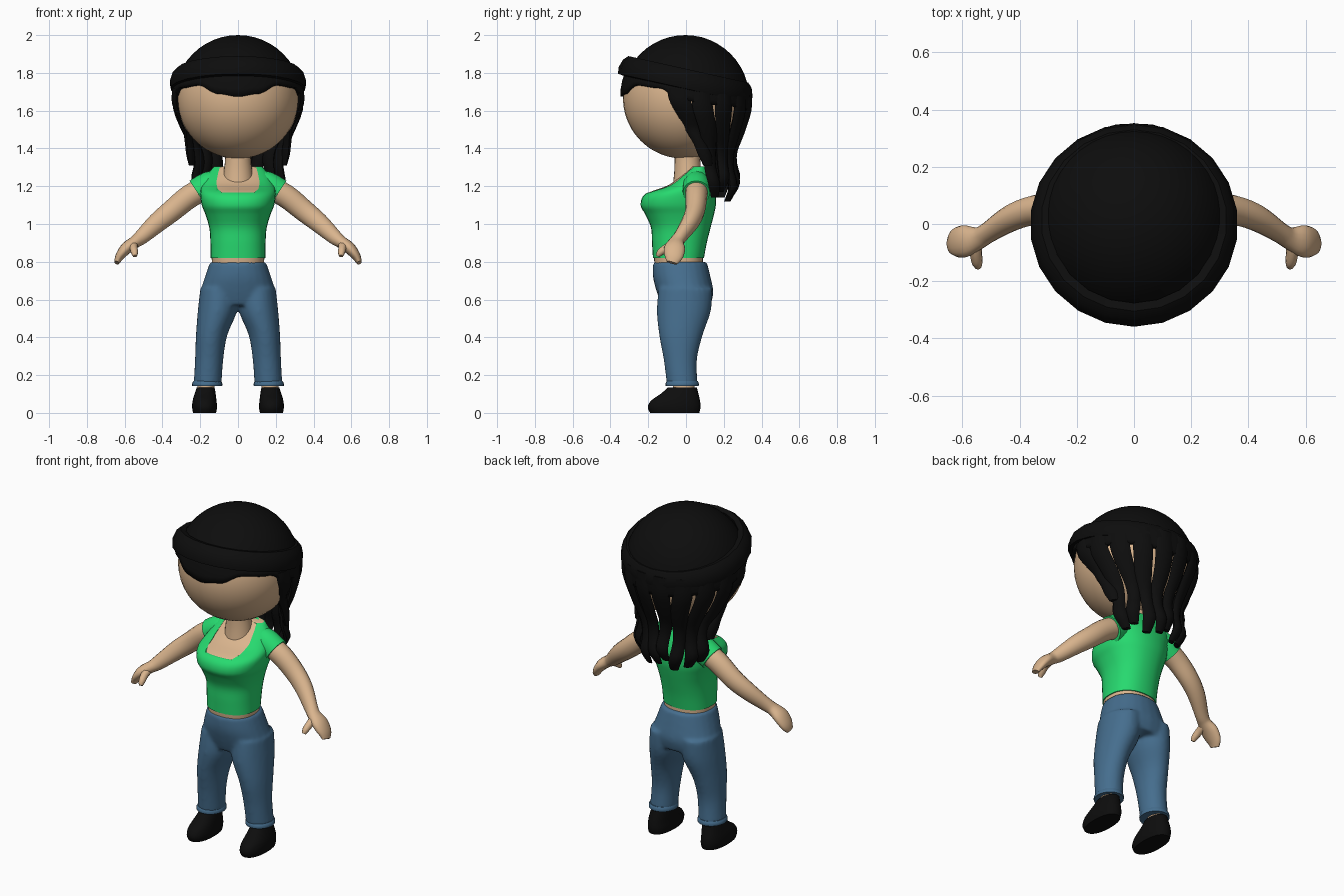
import bpy, bmesh, math
from mathutils import Vector, Matrix

if "Cube" in bpy.data.objects:
    bpy.data.objects.remove(bpy.data.objects["Cube"])


def material(name, color):
    m = bpy.data.materials.new(name)
    m.diffuse_color = (*color, 1)
    m.use_nodes = True
    m.node_tree.nodes["Principled BSDF"].inputs["Base Color"].default_value = m.diffuse_color
    return m


SKIN = material("skin tan", (0.70, 0.46, 0.27))
GREEN = material("shirt green", (0.02, 0.70, 0.16))
DENIM = material("denim blue", (0.06, 0.155, 0.27))
BLACK = material("black", (0.004, 0.004, 0.004))


def finish(name, bm, mat, angle=50):
    bmesh.ops.recalc_face_normals(bm, faces=bm.faces)
    me = bpy.data.meshes.new(name)
    bm.to_mesh(me)
    bm.free()
    me.materials.append(mat)
    ob = bpy.data.objects.new(name, me)
    bpy.context.collection.objects.link(ob)
    smooth(ob, angle)
    return ob


def smooth(ob, angle=50):
    bpy.ops.object.select_all(action='DESELECT')
    ob.select_set(True)
    bpy.context.view_layer.objects.active = ob
    bpy.ops.object.shade_smooth_by_angle(angle=math.radians(angle))


def apply(ob, kind, **props):
    mod = ob.modifiers.new(kind.title(), kind)
    for k, v in props.items():
        setattr(mod, k, v)
    bpy.context.view_layer.objects.active = ob
    bpy.ops.object.modifier_apply(modifier=mod.name)


def refine(rows, steps):
    """Catmull-Rom interpolation between rows of numbers."""
    out = []
    for i in range(len(rows) - 1):
        p = [rows[max(0, min(len(rows) - 1, i + k))] for k in (-1, 0, 1, 2)]
        for j in range(steps):
            t = j / steps
            out.append([0.5 * (2*b + (c-a)*t + (2*a-5*b+4*c-d)*t*t + (3*b-a-3*c+d)*t**3)
                        for a, b, c, d in zip(*p)])
    return out + [list(rows[-1])]


def loft(bm, rings, n=20, power=2.0):
    """Skin closed rings given as (centre, half axis u, half axis v)."""
    loops = []
    for c, u, v in rings:
        loop = []
        for i in range(n):
            a = 2 * math.pi * i / n
            co, si = math.cos(a), math.sin(a)
            e = 2 / power
            loop.append(bm.verts.new(c + u * math.copysign(abs(co)**e, co) + v * math.copysign(abs(si)**e, si)))
        loops.append(loop)
    for a, b in zip(loops, loops[1:]):
        for i in range(n):
            bm.faces.new((a[i], a[(i+1) % n], b[(i+1) % n], b[i]))
    bm.faces.new(loops[0])
    bm.faces.new(loops[-1])


def stack(bm, rows, steps=4, n=24, power=2.0, k=1.0):
    """Horizontal rings: rows of (centre x, half width, front y, back y, z)."""
    loft(bm, [(Vector((x, (f + b) / 2, z)), Vector((w * k, 0, 0)), Vector((0, (b - f) / 2 * k, 0)))
              for x, w, f, b, z in refine(rows, steps)], n, power)


def limb(bm, rows, steps=4, n=16):
    """Tube along a path: rows of (x, y, z, half width in depth, half thickness)."""
    rows = refine(rows, steps)
    pts = [Vector(r[:3]) for r in rows]
    rings = []
    for i, r in enumerate(rows):
        t = (pts[min(i+1, len(pts)-1)] - pts[max(i-1, 0)]).normalized()
        u = (Vector((0, 1, 0)) - t * t.y).normalized()
        rings.append((pts[i], u * r[3], t.cross(u) * r[4]))
    loft(bm, rings, n)


# Head
bm = bmesh.new()
bmesh.ops.create_uvsphere(bm, u_segments=40, v_segments=24, radius=0.322)
bmesh.ops.translate(bm, vec=(0, -0.012, 1.668), verts=bm.verts)
finish("head", bm, SKIN)

# Neck
bm = bmesh.new()
stack(bm, [(0, .085, -.07, .09, 1.20), (0, .075, -.062, .08, 1.28), (0, .068, -.06, .075, 1.35), (0, .07, -.06, .07, 1.43)])
finish("neck", bm, SKIN)

# Torso skin and fitted shirt share one set of sections
torso = [(0, .145, -.175, .095, .82), (0, .146, -.18, .11, .90), (0, .152, -.185, .13, .98),
         (0, .172, -.215, .148, 1.05), (0, .192, -.24, .158, 1.10), (0, .200, -.215, .158, 1.16),
         (0, .192, -.10, .152, 1.205), (0, .170, -.03, .135, 1.255), (0, .125, .03, .115, 1.305)]
bm = bmesh.new()
stack(bm, [(0, .143, -.168, .10, .76)] + torso, power=2.3, n=32, k=.96)
finish("torso_skin", bm, SKIN)
bm = bmesh.new()
stack(bm, torso, power=2.3, n=32)
shirt = finish("shirt", bm, GREEN)

# Scoop neckline cut through the front of the shirt
bm = bmesh.new()
half = [(.085, 1.167), (.108, 1.185), (.115, 1.22), (.105, 1.27), (.085, 1.34)]
outline = half + [(-x, z) for x, z in reversed(half)]
face = bm.faces.new([bm.verts.new((x, -.5, z)) for x, z in outline])
ext = bmesh.ops.extrude_face_region(bm, geom=[face])
bmesh.ops.translate(bm, vec=(0, .54, 0), verts=[g for g in ext["geom"] if isinstance(g, bmesh.types.BMVert)])
cutter = finish("neckline_cutter", bm, GREEN)
cutter.hide_render = True
apply(shirt, 'BOOLEAN', object=cutter, operation='DIFFERENCE', solver='EXACT')
bpy.data.objects.remove(cutter)
smooth(shirt)

# Jeans: pelvis and legs fused into one smooth surface
bm = bmesh.new()
stack(bm, [(0, .148, -.175, .11, .80), (0, .175, -.175, .13, .72), (0, .198, -.155, .145, .64), (0, .19, -.13, .13, .57)], power=2.2)
for s in (-1, 1):
    stack(bm, [(s*.102, .098, -.145, .14, .66), (s*.109, .104, -.155, .132, .54), (s*.140, .083, -.142, .088, .41),
               (s*.153, .075, -.118, .058, .28), (s*.161, .074, -.102, .062, .15)])
jeans = finish("jeans", bm, DENIM)
apply(jeans, 'REMESH', mode='VOXEL', voxel_size=0.011)
apply(jeans, 'SMOOTH', factor=0.5, iterations=6)
smooth(jeans, 60)

for s, side in ((-1, "right"), (1, "left")):
    # Trouser cuff
    bm = bmesh.new()
    stack(bm, [(s*.163, .079, -.107, .067, .142), (s*.163, .080, -.108, .068, .155), (s*.162, .074, -.102, .062, .168)], steps=2)
    finish(side + "_cuff", bm, DENIM)

    # Ankle
    bm = bmesh.new()
    stack(bm, [(s*.172, .045, -.07, .045, .08), (s*.168, .046, -.07, .045, .20)], steps=1)
    finish(side + "_ankle", bm, SKIN)

    # Shoe
    bm = bmesh.new()
    stack(bm, [(s*.177, .061, -.19, .07, 0), (s*.177, .066, -.202, .077, .03), (s*.177, .063, -.185, .074, .065),
               (s*.174, .056, -.135, .066, .10), (s*.171, .047, -.095, .057, .135)], steps=3, power=2.3)
    finish(side + "_shoe", bm, BLACK)

    # Arm with mitten hand
    bm = bmesh.new()
    limb(bm, [(s*.14, .055, 1.205, .062, .062), (s*.25, .055, 1.15, .058, .062), (s*.35, .048, 1.07, .052, .058),
              (s*.43, .02, 1.005, .046, .052), (s*.51, -.03, .932, .036, .04), (s*.545, -.05, .905, .04, .033),
              (s*.59, -.06, .873, .056, .032), (s*.625, -.065, .83, .05, .024), (s*.642, -.075, .795, .03, .014)])
    finish(side + "_arm", bm, SKIN)
    bm = bmesh.new()
    limb(bm, [(s*.555, -.055, .895, .025, .028), (s*.553, -.10, .875, .022, .022), (s*.548, -.135, .85, .019, .019),
              (s*.545, -.15, .83, .011, .011)], n=10)
    finish(side + "_thumb", bm, SKIN)

    # Cap sleeve
    bm = bmesh.new()
    limb(bm, [(s*.09, .06, 1.225, .05, .06), (s*.15, .056, 1.205, .072, .074), (s*.215, .055, 1.165, .072, .076)])
    finish(side + "_sleeve", bm, GREEN)

# Beanie dome, trimmed along the tilted brim plane
tilt = math.radians(-12.5)
bm = bmesh.new()
bmesh.ops.create_uvsphere(bm, u_segments=40, v_segments=24, radius=0.338)
bmesh.ops.translate(bm, vec=(0, -.003, 1.662), verts=bm.verts)
bmesh.ops.bisect_plane(bm, geom=bm.verts[:] + bm.edges[:] + bm.faces[:], plane_co=(0, 0, 1.75),
                       plane_no=(0, -math.sin(tilt), math.cos(tilt)), clear_inner=True)
finish("beanie_dome", bm, BLACK)

# Folded beanie brim: low-sided ring
bm = bmesh.new()
profile = [(.295, .055), (.325, .058), (.348, .035), (.364, -.012), (.358, -.045), (.325, -.05), (.30, -.03)]
N = 22
place = Matrix.Translation((0, 0, 1.762)) @ Matrix.Rotation(tilt, 4, 'X')
rings = [[bm.verts.new(place @ Vector((r * math.sin(2*math.pi*i/N), r * math.cos(2*math.pi*i/N), z)))
          for r, z in profile] for i in range(N)]
for i in range(N):
    a, b = rings[i], rings[(i + 1) % N]
    for j in range(len(profile)):
        k = (j + 1) % len(profile)
        bm.faces.new((a[j], b[j], b[k], a[k]))
finish("beanie_brim", bm, BLACK, 35)

# Fringe: a shell hugging the head with a wavy lower hairline
line = [(0, 1.675), (18, 1.69), (38, 1.737), (65, 1.722), (85, 1.66), (110, 1.63), (181, 1.60)]


def hairline(d):
    for (a, za), (b, zb) in zip(line, line[1:]):
        if a <= d <= b:
            t = (1 - math.cos(math.pi * (d - a) / (b - a))) / 2
            return za + (zb - za) * t


bm = bmesh.new()
cols = []
for i in range(72):
    d = i * 5
    t = math.radians(d)
    low, high = hairline(min(d, 360 - d)), 1.765 + .07 * math.cos(t)
    col = []
    for j in range(5):
        z = low + (high - low) * j / 4
        r = math.sqrt(.348**2 - (z - 1.675)**2)
        col.append(bm.verts.new((r * math.sin(t), -r * math.cos(t), z)))
    cols.append(col)
for i in range(72):
    a, b = cols[i], cols[(i + 1) % 72]
    for j in range(4):
        bm.faces.new((a[j], b[j], b[j+1], a[j+1]))
fringe = finish("fringe", bm, BLACK)
apply(fringe, 'SOLIDIFY', thickness=0.025, offset=-1)

# Wavy hair locks around the sides and back, drifting backwards as they fall
COUNT = 10
for i in range(COUNT):
    a0 = -98 + 196 * i / (COUNT - 1)
    edge = i in (0, COUNT - 1)
    end = 1.31 if edge else (1.12, 1.17, 1.14)[i % 3]
    # rows: (fraction down, radius, sweep, half width, half thickness)
    rows = refine([(0, .335, 1, .054, .016), (.2, .333, .97, .056, .018), (.42, .292, .88, .048, .02),
                   (.58, .255, .80, .04, .022), (.72, .25, .75, .036, .022), (.87, .268, .72, .038, .02),
                   (1, .235, .68, .024, .012)], 3)
    rings = []
    for f, r, sweep, w, th in rows:
        z = 1.72 + (end - 1.72) * f
        if edge:
            r = max(r, .27)
        a = math.radians(a0 * sweep + 3 * math.sin(f * 9 + i * 1.7) * f)
        out = Vector((math.sin(a), math.cos(a), 0))
        rings.append((out * r + Vector((0, 0, z)), Vector((out.y, -out.x, 0)) * w, out * th))
    bm = bmesh.new()
    loft(bm, rings, 8)
    finish("hair_lock_%d" % (i + 1), bm, BLACK)
